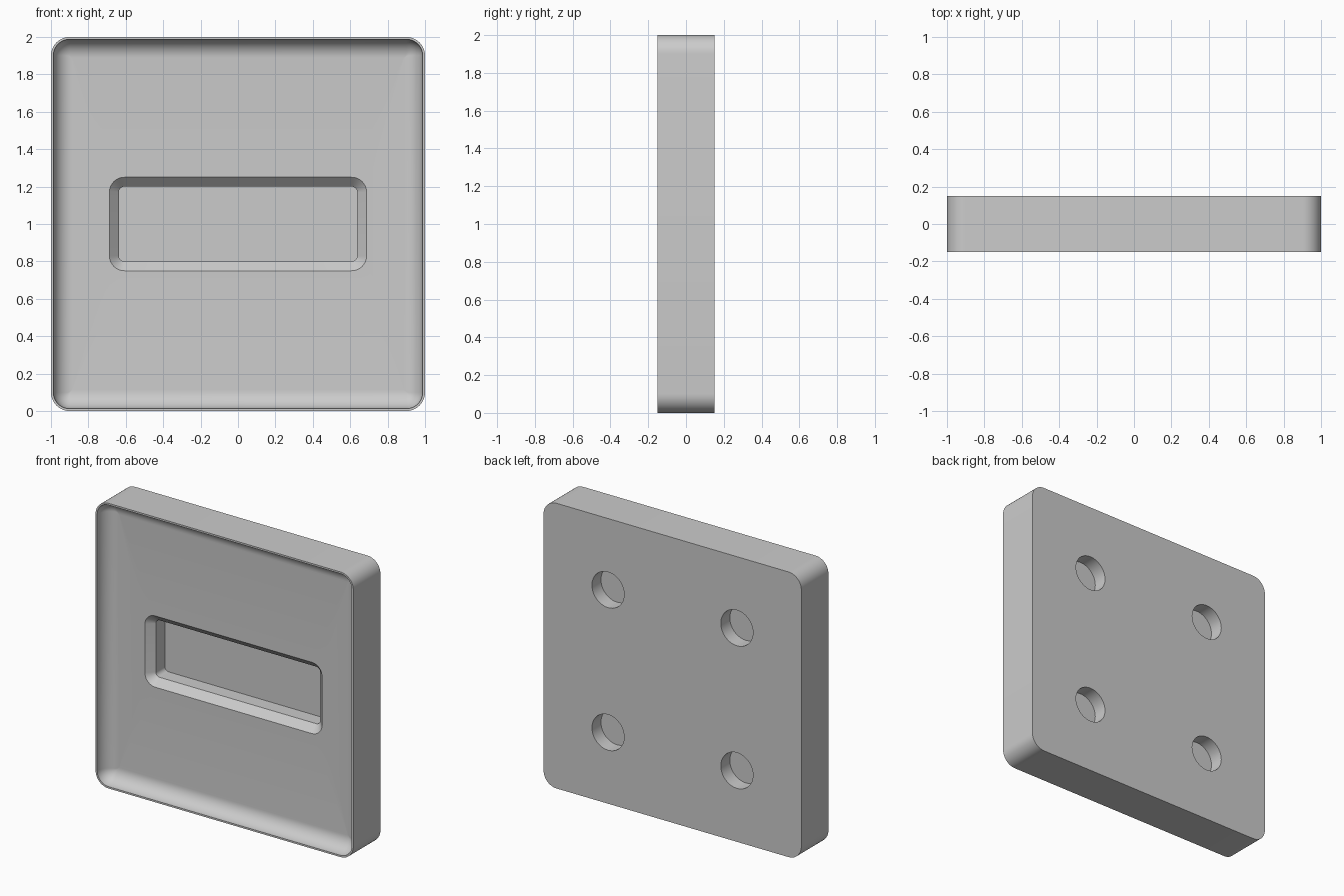
import bpy
import bmesh
from math import sin, cos, pi, radians

cube = bpy.data.objects.get("Cube")
if cube:
    bpy.data.objects.remove(cube, do_unlink=True)

FRONT, BACK, MID_Z = -0.15, 0.15, 1.0
CORNER_STEPS = 10

bm = bmesh.new()


def rounded_loop(half_w, half_h, radius, y):
    """Ring of vertices around a rounded rectangle facing the front."""
    ring = []
    for corner, (sx, sz) in enumerate([(1, 1), (-1, 1), (-1, -1), (1, -1)]):
        for i in range(CORNER_STEPS + 1):
            a = (corner + i / CORNER_STEPS) * pi / 2
            x = sx * (half_w - radius) + radius * cos(a)
            z = sz * (half_h - radius) + radius * sin(a)
            ring.append(bm.verts.new((x, y, MID_Z + z)))
    return ring


def circle_loop(cx, cz, radius, y, steps=48):
    angles = [2 * pi * i / steps for i in range(steps)]
    return [bm.verts.new((cx + radius * cos(a), y, cz + radius * sin(a))) for a in angles]


def bridge(a, b):
    for i in range(len(a)):
        j = (i + 1) % len(a)
        bm.faces.new((a[i], a[j], b[j], b[i]))


def ring_edges(ring):
    return [bm.edges.get((ring[i - 1], ring[i])) for i in range(len(ring))]


# Outer side walls and thin front rim
rim = 0.0125
loops = [rounded_loop(1, 1, 0.1, BACK), rounded_loop(1, 1, 0.1, FRONT)]

# Shallow dish with a coved edge
cove, cove_steps = 0.1, 12
for i in range(cove_steps + 1):
    t = i / cove_steps * pi / 2
    inset = rim + cove * (1 - cos(t))
    loops.append(rounded_loop(1 - inset, 1 - inset, max(0.1 - inset, 0.002),
                              FRONT + cove * sin(t)))

# Chamfered slot in the dish floor
floor_y = FRONT + cove
loops.append(rounded_loop(0.6875, 0.25, 0.08, floor_y))
loops.append(rounded_loop(0.6375, 0.2, 0.03, floor_y + 0.05))
loops.append(rounded_loop(0.6375, 0.2, 0.03, floor_y + 0.15))
for a, b in zip(loops, loops[1:]):
    bridge(a, b)
bm.faces.new(loops[-1])

# Four blind round holes in the back
back_edges = ring_edges(loops[0])
for cx in (-0.5, 0.5):
    for cz in (0.5, 1.5):
        mouth = circle_loop(cx, cz, 0.125, BACK)
        bottom = circle_loop(cx, cz, 0.125, BACK - 0.1)
        bridge(mouth, bottom)
        bm.faces.new(bottom)
        back_edges += ring_edges(mouth)

# Flat back around the holes
bmesh.ops.triangle_fill(bm, edges=back_edges, use_beauty=True, normal=(0, 1, 0))
bmesh.ops.recalc_face_normals(bm, faces=bm.faces[:])

mesh = bpy.data.meshes.new("slotted_plate")
bm.to_mesh(mesh)
bm.free()
plate = bpy.data.objects.new("slotted_plate", mesh)
bpy.context.collection.objects.link(plate)

# Plain grey material
grey = (0.6, 0.6, 0.6, 1)
mat = bpy.data.materials.new("light_grey")
mat.use_nodes = True
mat.diffuse_color = grey
mat.node_tree.nodes["Principled BSDF"].inputs["Base Color"].default_value = grey
mesh.materials.append(mat)

bpy.ops.object.select_all(action='DESELECT')
plate.select_set(True)
bpy.context.view_layer.objects.active = plate
bpy.ops.object.shade_smooth_by_angle(angle=radians(30))
